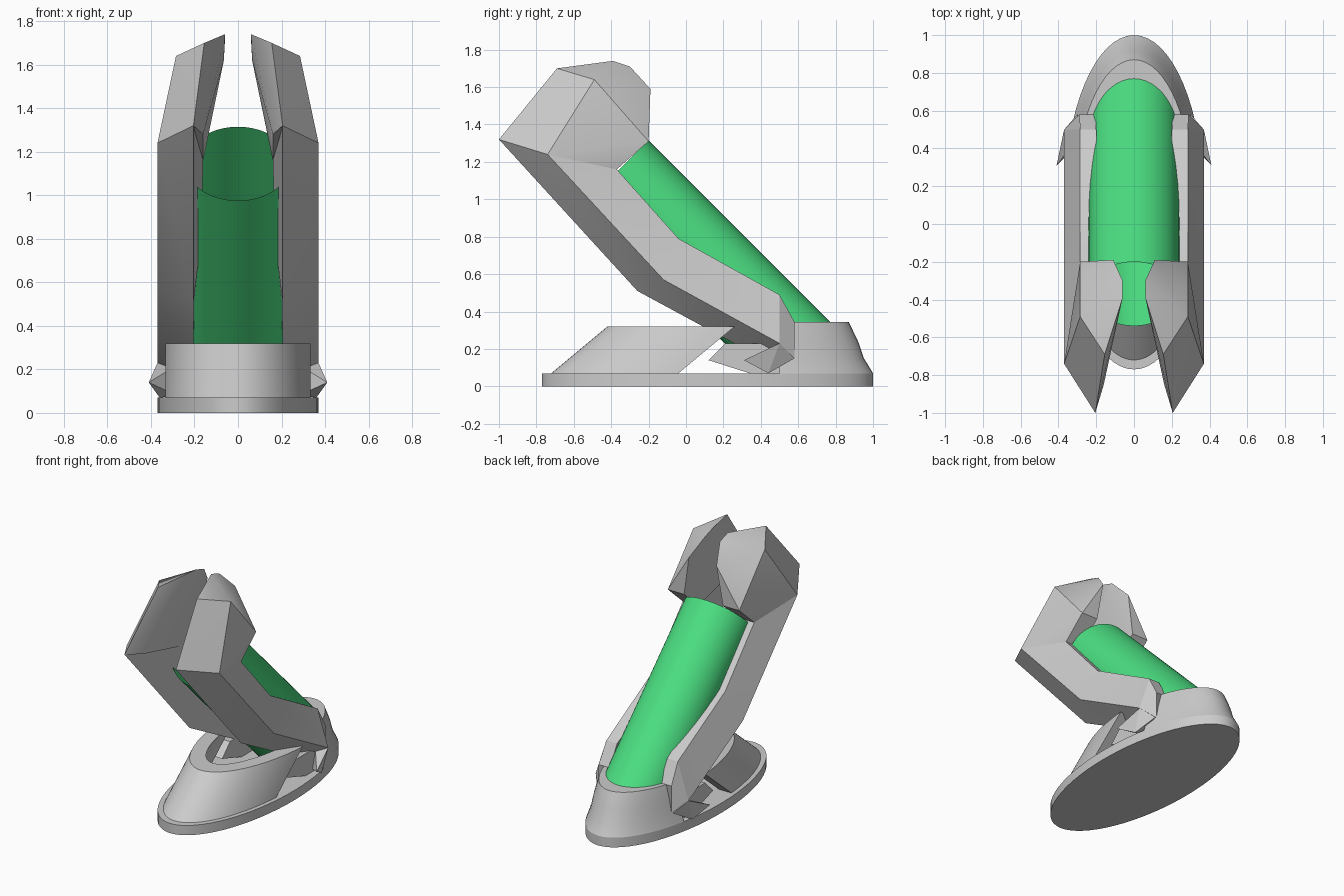
import bpy, bmesh, math
from mathutils import Vector

if "Cube" in bpy.data.objects:
    bpy.data.objects.remove(bpy.data.objects["Cube"])

CY = 0.115   # centre of the base ellipse in y


def finish(name, bm, smooth=True, angle=35):
    bmesh.ops.recalc_face_normals(bm, faces=bm.faces)
    me = bpy.data.meshes.new(name)
    bm.to_mesh(me)
    bm.free()
    ob = bpy.data.objects.new(name, me)
    bpy.context.collection.objects.link(ob)
    if smooth:
        bpy.ops.object.select_all(action='DESELECT')
        ob.select_set(True)
        bpy.context.view_layer.objects.active = ob
        bpy.ops.object.shade_smooth_by_angle(angle=math.radians(angle))
    return ob


def ellipse(rx, ry, z, n=64):
    return [(rx * math.cos(2 * math.pi * i / n), CY + ry * math.sin(2 * math.pi * i / n), z)
            for i in range(n)]


def loft(bm, rings, cap_start=True, cap_end=True):
    vs = [[bm.verts.new(p) for p in r] for r in rings]
    n = len(vs[0])
    for a, b in zip(vs, vs[1:]):
        for i in range(n):
            bm.faces.new((a[i], a[(i + 1) % n], b[(i + 1) % n], b[i]))
    if cap_start:
        bm.faces.new(vs[0][::-1])
    if cap_end:
        bm.faces.new(vs[-1])


def hull(bm, points):
    vs = [bm.verts.new(p) for p in points]
    res = bmesh.ops.convex_hull(bm, input=vs)
    junk = [v for v in set(res['geom_interior'] + res['geom_unused'])
            if isinstance(v, bmesh.types.BMVert) and v.is_valid]
    bmesh.ops.delete(bm, geom=junk, context='VERTS')


def mirrored(points):
    return [(-x, y, z) for x, y, z in points]


# base plate
bm = bmesh.new()
loft(bm, [ellipse(0.37, 0.885, 0), ellipse(0.37, 0.885, 0.07)])
finish("base_plate", bm)

# rear socket: tapered back end of the ellipse
bm = bmesh.new()
loft(bm, [ellipse(0.37 * s, 0.885 * s, z) for s, z in
          ((1, 0.07), (0.945, 0.15), (0.91, 0.24), (0.853, 0.345))])
cut = bmesh.ops.bisect_plane(bm, geom=bm.verts[:] + bm.edges[:] + bm.faces[:],
                             plane_co=(0, 0.5, 0), plane_no=(0, -1, 0), clear_outer=True)
bmesh.ops.holes_fill(bm, edges=[e for e in bm.edges if e.is_boundary])
finish("rear_socket", bm)

# front wall: horseshoe leaning backward
bm = bmesh.new()
N = 40
sections = []
for i in range(N + 1):
    sec = []
    for rx, ry, z in ((0.34, 0.835, 0.07), (0.34, 0.835, 0.32),
                      (0.24, 0.70, 0.32), (0.24, 0.70, 0.07)):
        t0 = math.asin((-0.04 - CY) / ry)
        t = t0 + (-math.pi - 2 * t0) * i / N
        sec.append((rx * math.cos(t), CY + ry * math.sin(t) + (z - 0.07) * 1.2, z))
    sections.append(sec)
loft(bm, sections)
finish("front_wall", bm)

# leaning open tube
bm = bmesh.new()
axis = Vector((0, 1, -1)).normalized()
up = Vector((0, 1, 1)).normalized()
top = Vector((0, -0.37, 1.145))
R, n = 0.24, 48
rings = []
for d in (0, 1.5):
    rings.append([top + axis * d + up * R * math.sin(2 * math.pi * i / n)
                  + Vector((R * math.cos(2 * math.pi * i / n), 0, 0)) for i in range(n)])
loft(bm, rings, False, False)
bmesh.ops.bisect_plane(bm, geom=bm.verts[:] + bm.edges[:] + bm.faces[:],
                       plane_co=(0, 0, 0.05), plane_no=(0, 0, -1), clear_outer=True)
tube = finish("tube", bm)
green = bpy.data.materials.new("green")
green.diffuse_color = (0.07, 0.73, 0.22, 1)
green.use_nodes = True
green.node_tree.nodes["Principled BSDF"].inputs["Base Color"].default_value = green.diffuse_color
tube.data.materials.append(green)

# arm cross-sections from foot to head: bottom inner, bottom outer, top outer, top inner
arm = [
    [(0.20, 0.50, 0.10), (0.29, 0.58, 0.15), (0.29, 0.58, 0.345), (0.20, 0.58, 0.345)],
    [(0.205, 0.35, 0.18), (0.37, 0.50, 0.23), (0.285, 0.50, 0.49), (0.20, 0.50, 0.49)],
    [(0.205, -0.26, 0.51), (0.37, -0.12, 0.57), (0.285, -0.04, 0.79), (0.17, -0.04, 0.79)],
    [(0.205, -1.0, 1.32), (0.37, -0.74, 1.24), (0.285, -0.37, 1.16), (0.16, -0.37, 1.16)],
]
# faceted claw head on top of each arm
head = arm[-1] + [
    (0.285, -0.66, 1.48), (0.285, -0.49, 1.64), (0.155, -0.69, 1.70),
    (0.06, -0.39, 1.74), (0.06, -0.30, 1.71), (0.11, -0.19, 1.59),
    (0.285, -0.20, 1.31), (0.155, -0.20, 1.31), (0.16, -0.85, 1.28), (0.065, -0.36, 1.62),
]
# pointed clip at the arm foot
clip = [(0.37, 0.50, 0.23), (0.41, 0.31, 0.14), (0.36, 0.44, 0.07), (0.30, 0.58, 0.15),
        (0.28, 0.48, 0.22), (0.28, 0.44, 0.08)]
# low side bar between wall and socket
bar = [(x, y, z) for x in (0.21, 0.30) for y, z in
       ((0.12, 0.14), (0.21, 0.23), (0.54, 0.23), (0.54, 0.07), (0.34, 0.07))]

for side, m in (("right", list), ("left", mirrored)):
    bm = bmesh.new()
    loft(bm, [m(s) for s in arm], True, False)
    hull(bm, m(head))
    finish("arm_" + side, bm, True, 20)
    for name, pts in (("clip_", clip), ("side_bar_", bar)):
        bm = bmesh.new()
        hull(bm, m(pts))
        finish(name + side, bm, False)
